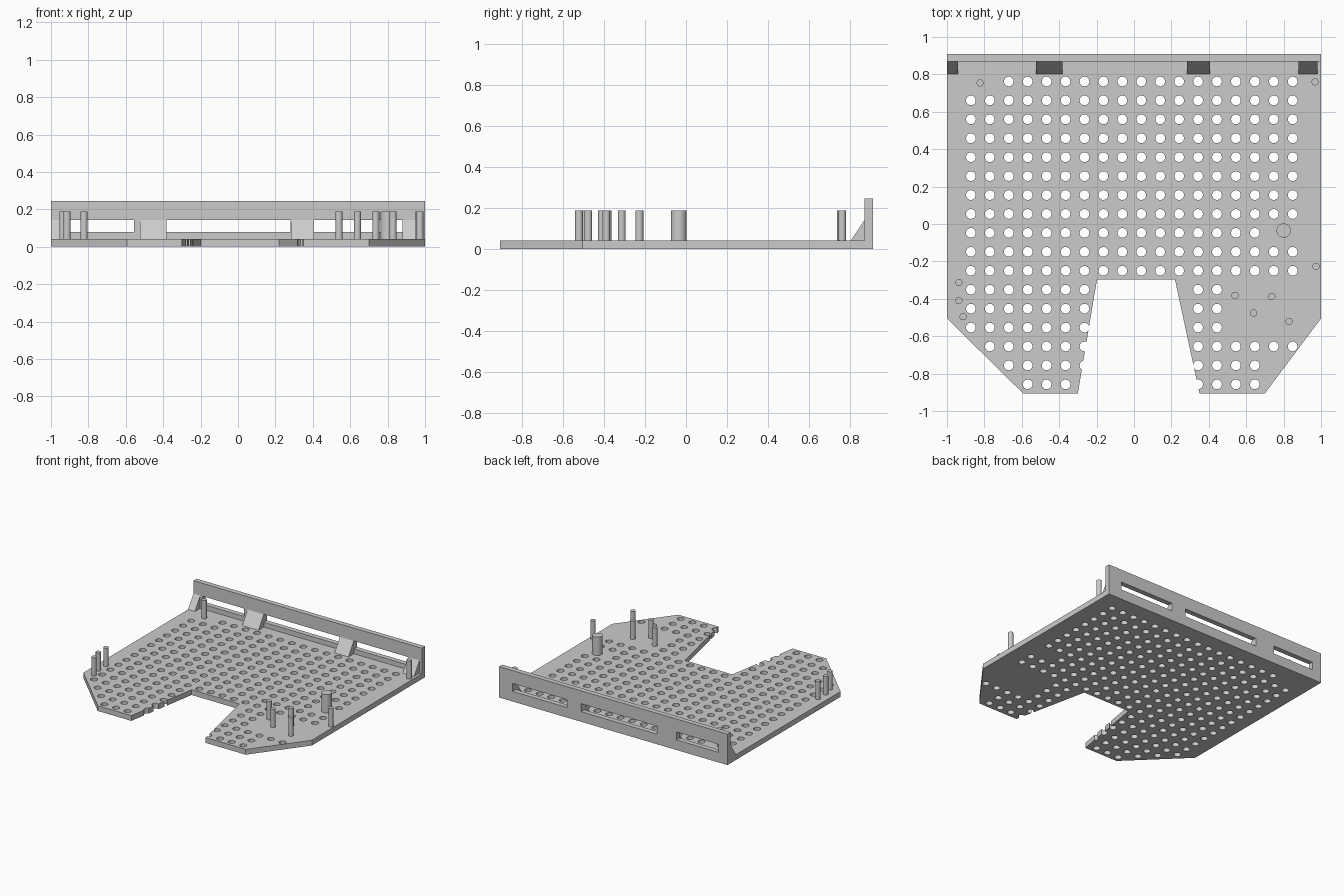
import bpy, bmesh
from mathutils import Matrix

cube = bpy.data.objects.get("Cube")
if cube:
    bpy.data.objects.remove(cube, do_unlink=True)

grey = bpy.data.materials.new("plain_grey")
grey.use_nodes = True
GREY = (0.60, 0.60, 0.60, 1)
grey.diffuse_color = GREY
grey.node_tree.nodes["Principled BSDF"].inputs["Base Color"].default_value = GREY

PLATE = 0.042       # plate thickness
WALL_FRONT, BACK = 0.87, 0.91
SLOT_LOW, SLOT_HIGH, WALL_TOP = 0.08, 0.143, 0.245


def make(name, bm):
    bmesh.ops.recalc_face_normals(bm, faces=bm.faces[:])
    mesh = bpy.data.meshes.new(name)
    bm.to_mesh(mesh)
    bm.free()
    mesh.materials.append(grey)
    obj = bpy.data.objects.new(name, mesh)
    bpy.context.collection.objects.link(obj)
    return obj


def prism(bm, points, offset):
    face = bm.faces.new([bm.verts.new(p) for p in points])
    out = bmesh.ops.extrude_face_region(bm, geom=[face])
    verts = [v for v in out["geom"] if isinstance(v, bmesh.types.BMVert)]
    bmesh.ops.translate(bm, verts=verts, vec=offset)


def box(bm, x0, x1, y0, y1, z0, z1):
    prism(bm, [(x0, y0, z0), (x1, y0, z0), (x1, y1, z0), (x0, y1, z0)], (0, 0, z1 - z0))


def cylinder(bm, x, y, radius, z0, z1, sides=24):
    bmesh.ops.create_cone(bm, cap_ends=True, segments=sides, radius1=radius, radius2=radius,
                          depth=z1 - z0, matrix=Matrix.Translation((x, y, (z0 + z1) / 2)))


def cut(obj, cutter):
    """Subtract the cutter, bake the result and drop the cutter."""
    cutter.hide_render = True
    mod = obj.modifiers.new("cut", "BOOLEAN")
    mod.operation, mod.solver, mod.object = "DIFFERENCE", "EXACT", cutter
    deps = bpy.context.evaluated_depsgraph_get()
    obj_mesh = bpy.data.meshes.new_from_object(obj.evaluated_get(deps))
    obj.modifiers.clear()
    obj.data = obj_mesh
    bpy.data.objects.remove(cutter, do_unlink=True)


def smooth(obj):
    bpy.ops.object.select_all(action="DESELECT")
    obj.select_set(True)
    bpy.context.view_layer.objects.active = obj
    bpy.ops.object.shade_smooth_by_angle()


# Base plate with clipped front corners and a tapered front notch
outline = [(-1, BACK), (-1, -0.505), (-0.594, -0.905), (-0.30, -0.905), (-0.198, -0.297),
           (0.219, -0.297), (0.35, -0.905), (0.70, -0.905), (1, -0.505), (1, BACK)]
bm = bmesh.new()
prism(bm, [(x, y, 0) for x, y in outline], (0, 0, PLATE))
plate = make("base_plate", bm)

# Grid of holes: column ranges for each special row, counted from the back
COLS, ROWS, PITCH = 18, 17, 0.1012
spans = {0: [(2, 17)], 8: [(0, 15)], 14: [(1, 6), (12, 17)],
         15: [(2, 6), (12, 15)], 16: [(3, 5), (12, 15)]}
for row in (11, 12, 13):
    spans[row] = [(0, 6), (12, 13)]
bm = bmesh.new()
for row in range(ROWS):
    for first, last in spans.get(row, [(0, COLS - 1)]):
        for col in range(first, last + 1):
            cylinder(bm, -0.872 + col * PITCH, 0.762 - row * PITCH, 0.026, -0.05, 0.1)
cut(plate, make("hole_cutter", bm))
smooth(plate)

# Back wall with three slots
bm = bmesh.new()
box(bm, -1, 1, WALL_FRONT, BACK, PLATE, WALL_TOP)
wall = make("back_wall", bm)
bm = bmesh.new()
for x0, x1 in ((-0.92, -0.555), (-0.385, 0.28), (0.405, 0.88)):
    box(bm, x0, x1, WALL_FRONT - 0.1, BACK + 0.1, SLOT_LOW, SLOT_HIGH)
cut(wall, make("slot_cutter", bm))

# Sloped gussets bracing the wall
for i, (x0, x1) in enumerate(((-1, -0.94), (-0.525, -0.383), (0.283, 0.405), (0.88, 0.98))):
    bm = bmesh.new()
    prism(bm, [(x0, 0.803, PLATE), (x0, WALL_FRONT, PLATE), (x0, WALL_FRONT, SLOT_HIGH)],
          (x1 - x0, 0, 0))
    make(f"gusset_{i + 1}", bm)

# Upright pins and one thick post
pins = [(-0.823, 0.754), (0.968, 0.76), (0.973, -0.227), (-0.936, -0.313), (-0.936, -0.409),
        (-0.914, -0.495), (0.54, -0.382), (0.737, -0.388), (0.639, -0.476), (0.829, -0.521)]
for i, (x, y) in enumerate(pins):
    bm = bmesh.new()
    cylinder(bm, x, y, 0.019, PLATE, 0.187)
    smooth(make(f"pin_{i + 1}", bm))
bm = bmesh.new()
cylinder(bm, 0.80, -0.035, 0.038, PLATE, 0.187, 32)
smooth(make("thick_post", bm))
